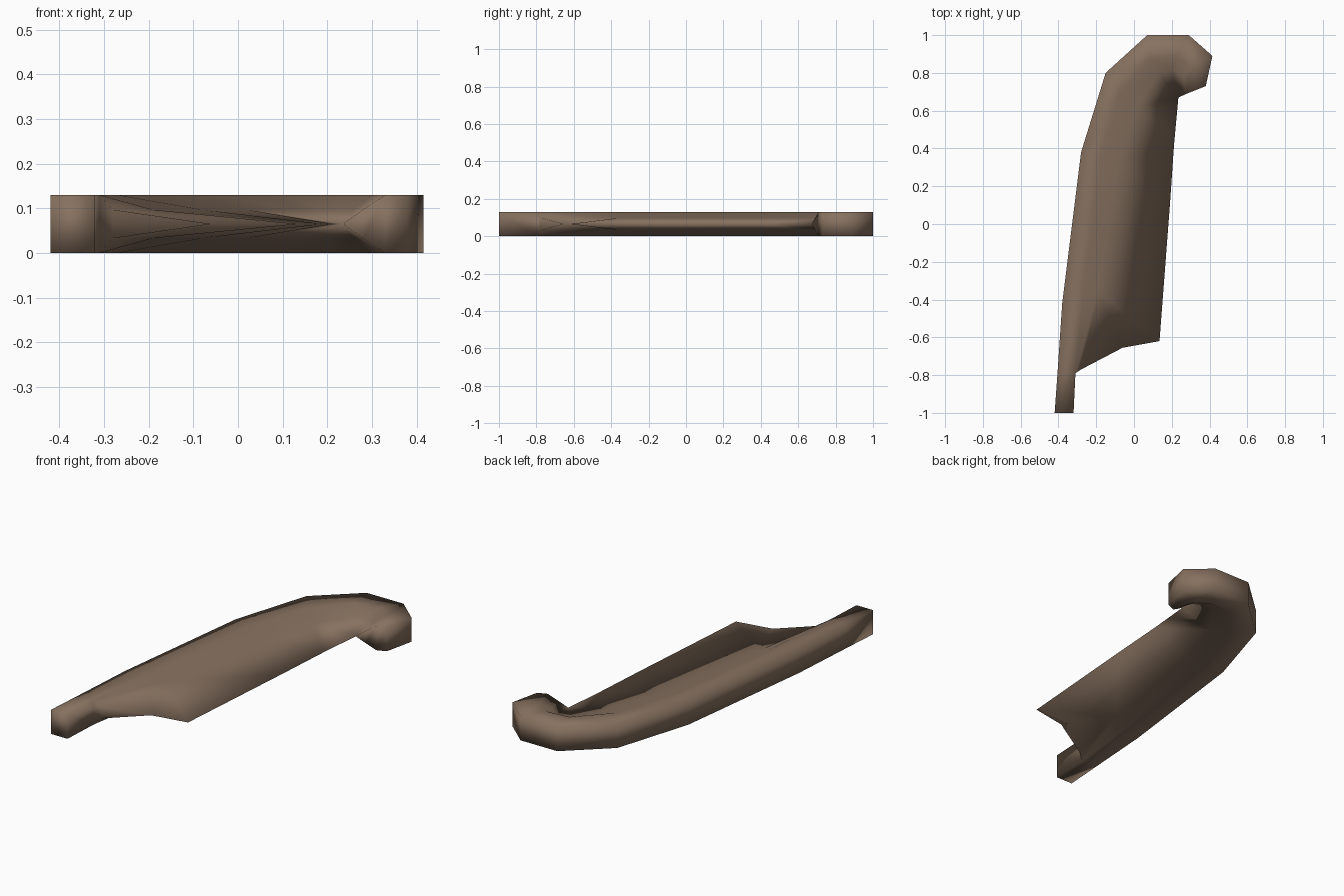
import bpy, bmesh

if "Cube" in bpy.data.objects:
    bpy.data.objects.remove(bpy.data.objects["Cube"])

H = 0.13          # full rim thickness
MID = H / 2       # height of the sharp blade edge
STEP = 0.097      # height where the web meets the rim

# outline paths, handle end to hooked tip
outer = [(-.42, -1), (-.405, -.79), (-.38, -.42), (-.28, .38), (-.15, .80),
         (.07, 1), (.29, 1), (.415, .89), (.38, .73)]
rim = [(-.32, -1), (-.31, -.79), (-.27, -.38), (-.175, .36), (-.07, .70),
       (.09, .87), (.22, .88), (.30, .83), (.33, .71)]
# web starts at the second station
web = [(-.28, -.77), (-.19, -.36), (-.08, .33), (.02, .62),
       (.13, .80), (.20, .82), (.26, .78), (.28, .69)]
# blade edge: front notch, front corner, then up to the hook
edge = [(-.06, -.655), (.135, -.62), (.19, .10), (.212, .42), (.235, .67)]

bm = bmesh.new()


def pair(points, z):
    """Top and mirrored bottom vertices of one path."""
    return [[bm.verts.new((x, y, zz)) for x, y in points] for zz in (z, H - z)]


O, R, V = pair(outer, H), pair(rim, H), pair(web, STEP)
E = [bm.verts.new((x, y, MID)) for x, y in edge]
face = bm.faces.new

# upper and lower sides
for s in (0, 1):
    o, r, v = O[s], R[s], V[s]
    for i in range(8):
        face((o[i], o[i + 1], r[i + 1], r[i]))           # flat rim
    for i in range(7):
        face((r[i + 1], r[i + 2], v[i + 1], v[i]))       # step from rim to web
    face((v[0], v[1], E[0]))                             # web towards notch
    face((v[1], E[1], E[0]))
    for i in range(1, 4):
        face((v[i], v[i + 1], E[i + 1], E[i]))           # sloping blade
    for i in range(4, 7):
        face((v[i], v[i + 1], E[4]))                     # fan inside hook

# walls joining both sides
for i in range(8):
    face((O[0][i], O[0][i + 1], O[1][i + 1], O[1][i]))
face((O[0][0], R[0][0], R[1][0], O[1][0]))               # handle end
face((R[0][0], R[0][1], R[1][1], R[1][0]))               # handle inner side
face((R[0][1], V[0][0], V[1][0], R[1][1]))
face((V[0][0], E[0], V[1][0]))                           # blade front
face((O[0][8], R[0][8], R[1][8], O[1][8]))               # hook end
face((R[0][8], V[0][7], V[1][7], R[1][8]))
face((V[0][7], E[4], V[1][7]))

bmesh.ops.recalc_face_normals(bm, faces=bm.faces)
for f in bm.faces:
    f.smooth = True
mesh = bpy.data.meshes.new("hooked_blade")
bm.to_mesh(mesh)
bm.free()

brown = bpy.data.materials.new("brown wood")
brown.diffuse_color = (0.24, 0.165, 0.115, 1)
brown.use_nodes = True
brown.node_tree.nodes["Principled BSDF"].inputs["Base Color"].default_value = brown.diffuse_color
mesh.materials.append(brown)
blade = bpy.data.objects.new("hooked_blade", mesh)
bpy.context.collection.objects.link(blade)
